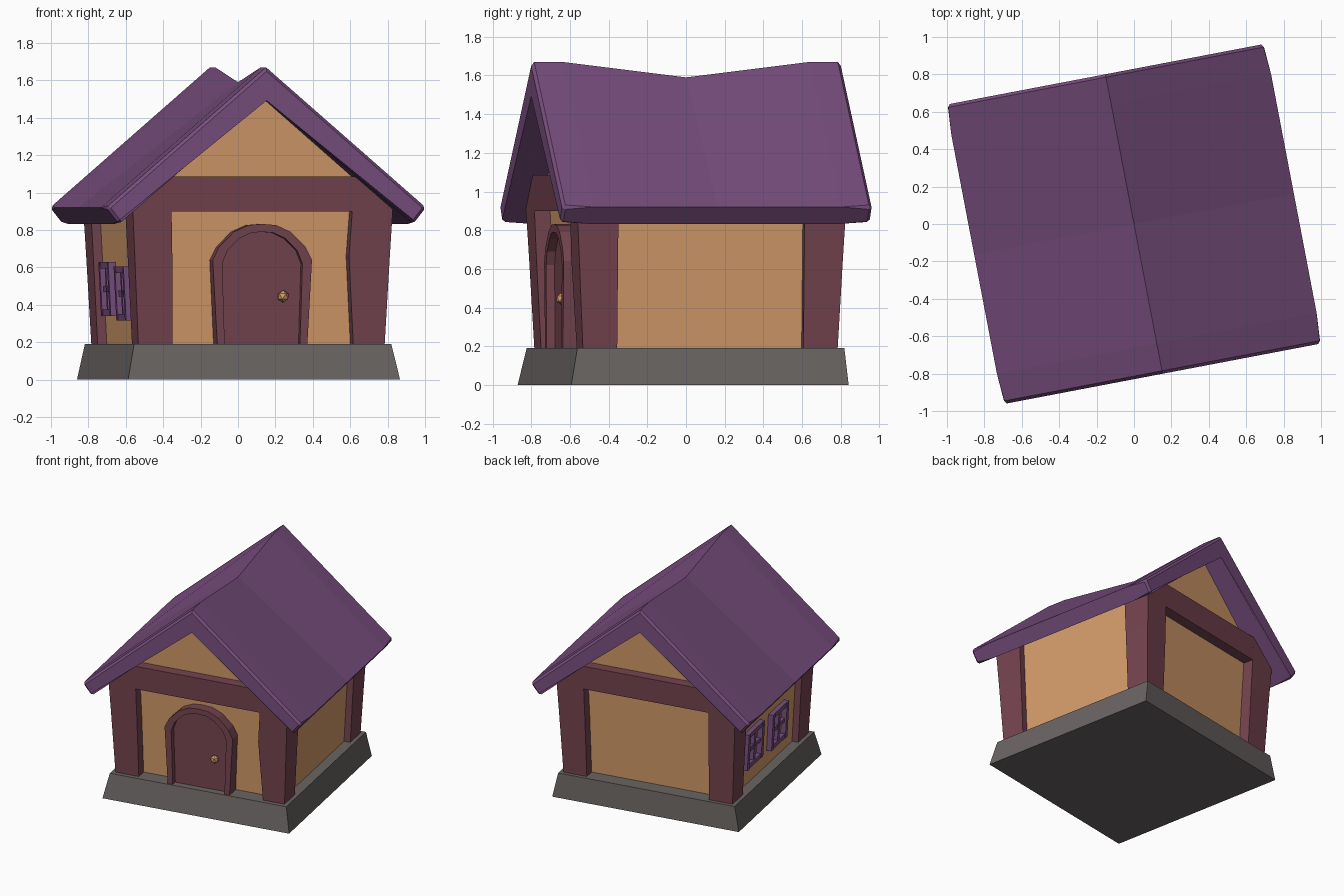
import bpy, bmesh, math
from mathutils import Matrix, Vector

if "Cube" in bpy.data.objects:
    bpy.data.objects.remove(bpy.data.objects["Cube"])

TURN = Matrix.Rotation(math.radians(10.8), 4, 'Z')   # the whole house is turned a little


def material(name, r, g, b):
    lin = [((c / 255 + 0.055) / 1.055) ** 2.4 for c in (r, g, b)]
    m = bpy.data.materials.new(name)
    m.diffuse_color = (*lin, 1)
    m.use_nodes = True
    m.node_tree.nodes["Principled BSDF"].inputs["Base Color"].default_value = m.diffuse_color
    return m


PLASTER = material("orange_plaster", 213, 156, 106)
WOOD = material("maroon_wood", 117, 68, 79)
PURPLE = material("purple_paint", 120, 78, 126)
STONE = material("grey_stone", 105, 100, 98)


def loft(bm, rings):
    """Skin equal-length rings of points and cap both ends."""
    vs = [[bm.verts.new(p) for p in ring] for ring in rings]
    n = len(rings[0])
    for a, b in zip(vs, vs[1:]):
        for i in range(n):
            j = (i + 1) % n
            bm.faces.new((a[i], a[j], b[j], b[i]))
    bm.faces.new(vs[0][::-1])
    bm.faces.new(vs[-1])


def finish(bm, name, mat):
    bmesh.ops.recalc_face_normals(bm, faces=bm.faces)
    bm.transform(TURN)
    me = bpy.data.meshes.new(name)
    bm.to_mesh(me)
    bm.free()
    me.materials.append(mat)
    ob = bpy.data.objects.new(name, me)
    bpy.context.collection.objects.link(ob)
    return ob


def part(name, rings, mat):
    bm = bmesh.new()
    loft(bm, rings)
    return finish(bm, name, mat)


def rect(x0, x1, y0, y1, z):
    return [(x0, y0, z), (x1, y0, z), (x1, y1, z), (x0, y1, z)]


# stone base, flared at the bottom
part("stone_base", [rect(-.74, .74, -.745, .715, 0), rect(-.70, .70, -.705, .70, .19)], STONE)

# plaster walls with gables, leaning outwards
def wall_x(z):
    return .62 + (z - .18) * .052

def wall_y(z):
    return .585 + (z - .18) * .05

gable = [(-.62, .18), (.62, .18), (wall_x(.95), .95), (0, 1.52), (-wall_x(.95), .95)]
part("plaster_walls", [[(x, s * wall_y(z), z) for x, z in gable] for s in (-1, 1)], PLASTER)

# corner posts with slanted tops under the roof; one has a crooked inner edge
for sx, side in ((-1, "left"), (1, "right")):
    for sy, end in ((-1, "front"), (1, "back")):
        crooked = sx > 0 and sy < 0
        inner = (.50, .472, .50) if crooked else (.485, .49, .50)
        rings = []
        for z, out, inn in zip((.18, .66, None), (.67, .694, .71), inner):
            zi, zo = (1.085, .955) if z is None else (z, z)
            rings.append([(sx * inn, sy * .49, zi), (sx * out, sy * .49, zo),
                          (sx * out, sy * out, zo), (sx * inn, sy * out, zi)])
        part(f"{end}_{side}_post", rings, WOOD)

# cross beams on both gables
for sy, end in ((-1, "front"), (1, "back")):
    part(f"{end}_beam", [rect(-.505, .505, sy * .57, sy * .703, .90),
                         rect(-.505, .505, sy * .57, sy * .71, 1.085)], WOOD)

# roof: thick gabled section swept front to back, sagging in the middle
rings = []
for y, sag in ((-.815, 0), (-.65, 0), (0, .08), (.65, 0), (.815, 0)):
    rings.append([(x, y, z) for x, z in (
        (-.87, .92), (0, 1.67 - sag), (.87, .92),
        (.80, .832), (0, 1.513 - sag), (-.80, .832))])
bm = bmesh.new()
loft(bm, rings)
edges = []
for e in bm.edges:
    a, b = (v.co for v in e.verts)
    on_end = abs(a.y) > .8 and abs(a.y - b.y) < .01
    on_eave = min(abs(a.x), abs(b.x)) > .7 and abs(a.x - b.x) < .01
    if on_end or on_eave:
        edges.append(e)
bmesh.ops.bevel(bm, geom=edges, offset=.016, segments=1, affect='EDGES', profile=.5)
finish(bm, "roof", PURPLE)


# arched door with surround
def mirrored(half):
    return half + [(-x, z) for x, z in half[-2::-1]]

outer = mirrored([(.245, .19), (.27, .64), (.235, .71), (.155, .79), (.075, .826), (0, .832)])
inner = mirrored([(.205, .19), (.218, .62), (.19, .69), (.125, .755), (.06, .785), (0, .79)])
part("door_frame", [[(a, -.695, b), (a, -.57, b), (c, -.57, d), (c, -.695, d)]
                    for (a, b), (c, d) in zip(outer, inner)], WOOD)
part("door", [[(x, y, z) for x, z in inner] for y in (-.65, -.57)], WOOD)

# door knob
bm = bmesh.new()
bmesh.ops.create_icosphere(bm, subdivisions=1, radius=.033,
                           matrix=Matrix.Translation(Vector((.117, -.675, .445))))
finish(bm, "door_knob", PLASTER)

# two barred windows on the left wall
for name, yc, zc in (("back_window", .265, .485), ("front_window", -.165, .46)):
    bm = bmesh.new()
    w, h, t = .14, .145, .036
    bars = [(-w, -w + t, -h, h, .04), (w - t, w, -h, h, .04),
            (-w + t, w - t, h - t, h, .036), (-w + t, w - t, -h, -h + t, .036),
            (-.016, .016, -h + t, h - t, .03), (-w + t, w - t, -.016, .016, .026)]
    for y0, y1, z0, z1, d in bars:
        loft(bm, [rect(-wall_x(z) - d, -wall_x(z) + .02, yc + y0, yc + y1, z)
                  for z in (zc + z0, zc + z1)])
    finish(bm, name, PURPLE)
